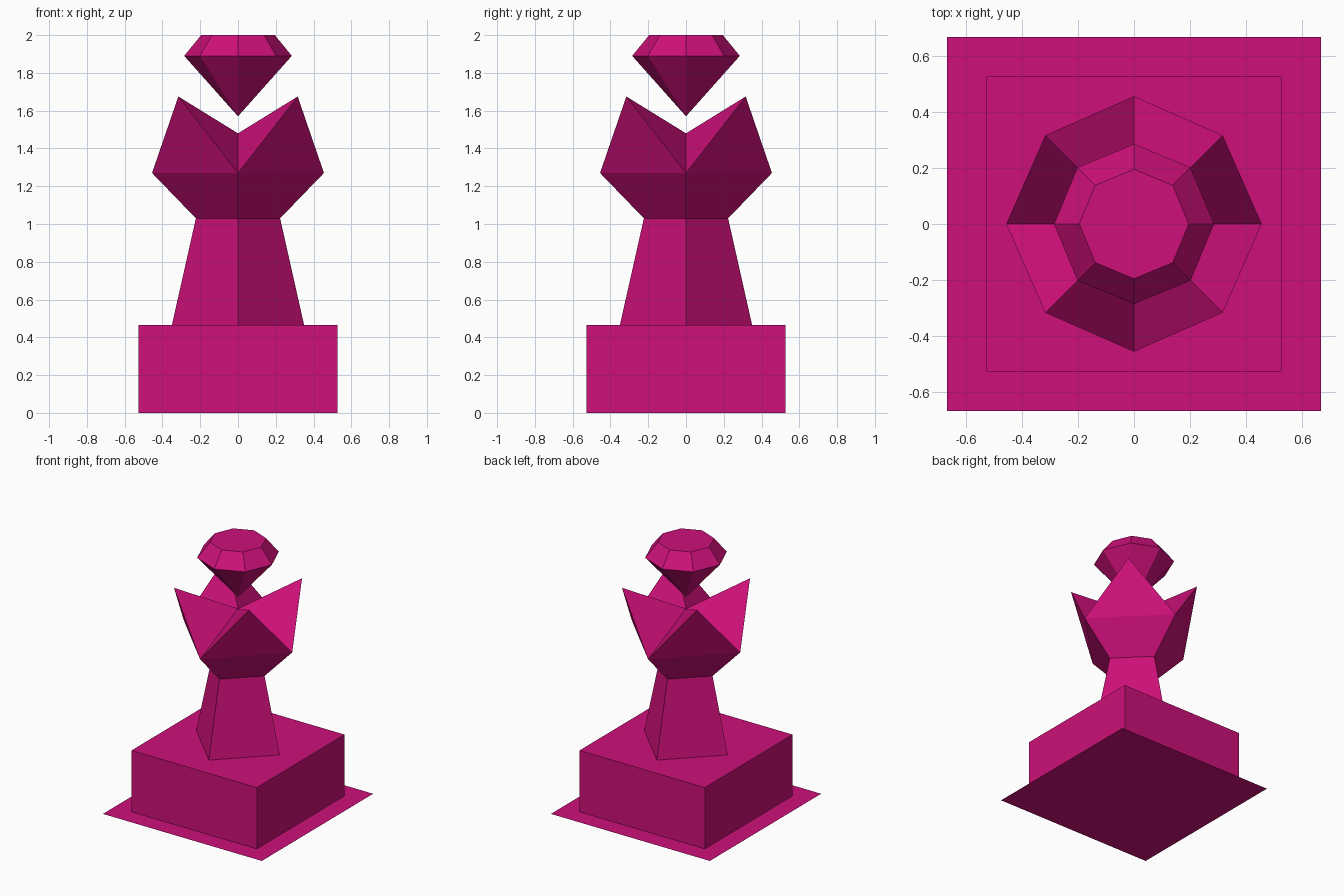
import bpy
import bmesh
from math import cos, sin, pi, sqrt

cube = bpy.data.objects.get("Cube")
if cube:
    bpy.data.objects.remove(cube, do_unlink=True)

# Single magenta colour
magenta = bpy.data.materials.new("magenta")
magenta.use_nodes = True
colour = (0.61, 0.005, 0.19, 1)
magenta.diffuse_color = colour
magenta.node_tree.nodes["Principled BSDF"].inputs["Base Color"].default_value = colour


def add_ring(bm, sides, radius, z, phase=0.0):
    angles = [phase + 2 * pi * i / sides for i in range(sides)]
    return [bm.verts.new((radius * cos(a), radius * sin(a), z)) for a in angles]


def bridge(bm, low, high):
    for i in range(len(low)):
        j = (i + 1) % len(low)
        bm.faces.new((low[i], low[j], high[j], high[i]))


def fan(bm, ring, tip, upward):
    for i in range(len(ring)):
        a, b = ring[i], ring[(i + 1) % len(ring)]
        bm.faces.new((a, b, tip) if upward else (b, a, tip))


def finish(bm, name):
    mesh = bpy.data.meshes.new(name)
    bm.to_mesh(mesh)
    bm.free()
    mesh.materials.append(magenta)
    obj = bpy.data.objects.new(name, mesh)
    bpy.context.collection.objects.link(obj)
    return obj


# Flat ground sheet
bm = bmesh.new()
bm.faces.new(add_ring(bm, 4, 0.667 * sqrt(2), 0, pi / 4))
finish(bm, "base_sheet")

# Square plinth, open where it rests on the sheet
bm = bmesh.new()
low = add_ring(bm, 4, 0.526 * sqrt(2), 0, pi / 4)
high = add_ring(bm, 4, 0.526 * sqrt(2), 0.465, pi / 4)
bridge(bm, low, high)
bm.faces.new(high)
finish(bm, "plinth")

# Tapered stem, its corners on the axes
bm = bmesh.new()
bridge(bm, add_ring(bm, 4, 0.35, 0.465), add_ring(bm, 4, 0.223, 1.03))
finish(bm, "stem")

# Flared crown with four pointed petals folding into a hollow centre
bm = bmesh.new()
neck = add_ring(bm, 4, 0.223, 1.03)
rim = add_ring(bm, 4, 0.455, 1.27)
tips = add_ring(bm, 4, 0.316 * sqrt(2), 1.675, pi / 4)
centre = bm.verts.new((0, 0, 1.48))
bridge(bm, neck, rim)
edge = []
for i in range(4):
    bm.faces.new((rim[i], rim[(i + 1) % 4], tips[i]))
    edge += [rim[i], tips[i]]
fan(bm, edge, centre, True)
finish(bm, "crown")

# Floating eight-sided gem
bm = bmesh.new()
girdle = add_ring(bm, 8, 0.285, 1.89)
table = add_ring(bm, 8, 0.195, 2.0)
fan(bm, girdle, bm.verts.new((0, 0, 1.57)), False)
bridge(bm, girdle, table)
bm.faces.new(table)
finish(bm, "gem")
